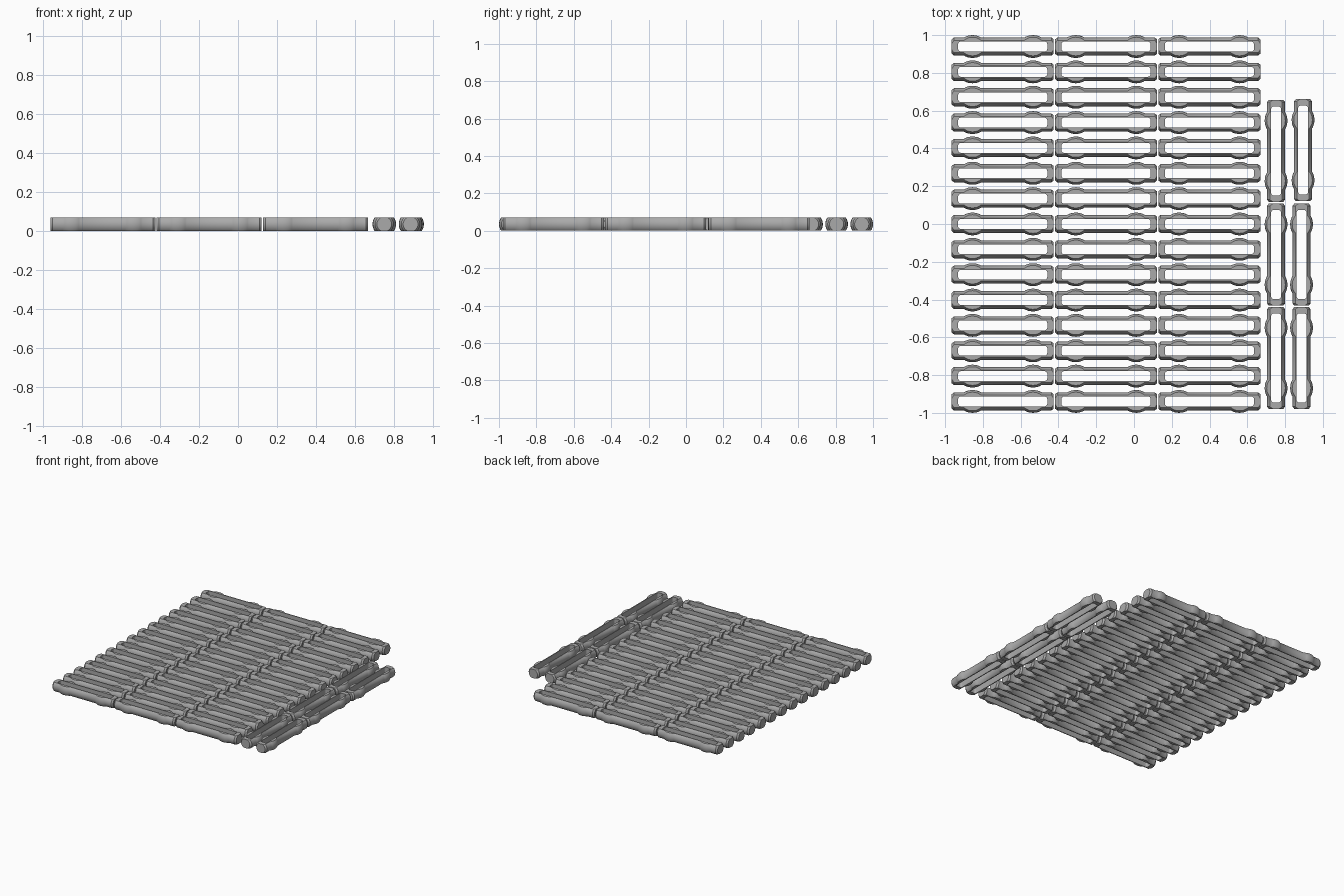
import bpy, bmesh, math
from mathutils import Matrix, Vector

if "Cube" in bpy.data.objects:
    bpy.data.objects.remove(bpy.data.objects["Cube"])

LENGTH, HEIGHT = 0.54, 0.07      # pin size
SEGMENTS = 40

grey = bpy.data.materials.new("plain grey")
grey.diffuse_color = (0.40, 0.40, 0.40, 1)
grey.use_nodes = True
grey.node_tree.nodes["Principled BSDF"].inputs["Base Color"].default_value = grey.diffuse_color


def add_object(name, bm):
    mesh = bpy.data.meshes.new(name)
    bm.to_mesh(mesh)
    bm.free()
    obj = bpy.data.objects.new(name, mesh)
    bpy.context.collection.objects.link(obj)
    return obj


def turned_body():
    """Turned rod with chamfered ends and two rounded collars, flat top and bottom."""
    half = [(-0.27, 0.038), (-0.258, 0.048), (-0.205, 0.048), (-0.196, 0.053),
            (-0.180, 0.0585), (-0.160, 0.0605), (-0.140, 0.0585),
            (-0.124, 0.053), (-0.115, 0.048)]
    profile = half + [(-x, r) for x, r in reversed(half)]
    bm = bmesh.new()
    rings = []
    for x, r in profile:
        angles = [2 * math.pi * i / SEGMENTS for i in range(SEGMENTS)]
        rings.append([bm.verts.new((x, r * math.cos(a), r * math.sin(a))) for a in angles])
    for a, b in zip(rings, rings[1:]):
        for i in range(SEGMENTS):
            j = (i + 1) % SEGMENTS
            bm.faces.new((a[i], a[j], b[j], b[i]))
    bm.faces.new(rings[0])
    bm.faces.new(rings[-1])
    # flats
    for side in (-1, 1):
        geom = bm.verts[:] + bm.edges[:] + bm.faces[:]
        bmesh.ops.bisect_plane(bm, geom=geom, plane_co=(0, 0, side * HEIGHT / 2),
                               plane_no=(0, 0, side), clear_outer=True)
        bmesh.ops.holes_fill(bm, edges=[e for e in bm.edges if e.is_boundary], sides=0)
    bmesh.ops.recalc_face_normals(bm, faces=bm.faces)
    return add_object("pin_master", bm)


def slot_cutter():
    """Long slot with rounded corners, running right through the pin."""
    bm = bmesh.new()
    hx, hy, rad, outline = 0.236, 0.026, 0.014, []
    for k, (sx, sy) in enumerate([(1, 1), (-1, 1), (-1, -1), (1, -1)]):
        for s in range(5):
            a = (k + s / 4) * math.pi / 2
            outline.append((sx * (hx - rad) + rad * math.cos(a),
                            sy * (hy - rad) + rad * math.sin(a)))
    face = bm.faces.new([bm.verts.new((x, y, -0.1)) for x, y in outline])
    top = bmesh.ops.extrude_face_region(bm, geom=[face])["geom"]
    bmesh.ops.translate(bm, vec=(0, 0, 0.2),
                        verts=[v for v in top if isinstance(v, bmesh.types.BMVert)])
    bmesh.ops.recalc_face_normals(bm, faces=bm.faces)
    return add_object("slot_cutter", bm)


# one finished pin mesh, shared by every pin
master, cutter = turned_body(), slot_cutter()
cut = master.modifiers.new("slot", "BOOLEAN")
cut.operation, cut.solver, cut.object = "DIFFERENCE", "EXACT", cutter
depsgraph = bpy.context.evaluated_depsgraph_get()
pin_mesh = bpy.data.meshes.new_from_object(master.evaluated_get(depsgraph))
pin_mesh.name = "pin"
pin_mesh.materials.clear()
pin_mesh.materials.append(grey)
for helper in (master, cutter):
    bpy.data.objects.remove(helper)


def add_pin(name, x, y, turn=0.0):
    pin = bpy.data.objects.new(name, pin_mesh)
    pin.matrix_world = Matrix.Translation(Vector((x, y, HEIGHT / 2))) @ Matrix.Rotation(turn, 4, "Z")
    bpy.context.collection.objects.link(pin)
    return pin


# main block: three columns of fifteen pins
for row in range(15):
    for col in range(3):
        pin = add_pin(f"row_pin_{row + 1}_{col + 1}", -0.695 + 0.547 * col, 0.9395 - 0.1342 * row)

# side block: two columns of three upright pins
for col, x in enumerate((0.752, 0.887)):
    for row, y in enumerate((0.387, -0.162, -0.709)):
        nudge = 0.008 if (col, row) == (1, 0) else 0
        add_pin(f"side_pin_{col + 1}_{row + 1}", x + nudge, y + nudge / 2, math.pi / 2)

# smooth round sides, keep the flats crisp
bpy.ops.object.select_all(action="DESELECT")
pin.select_set(True)
bpy.context.view_layer.objects.active = pin
bpy.ops.object.shade_smooth_by_angle(angle=math.radians(30))
